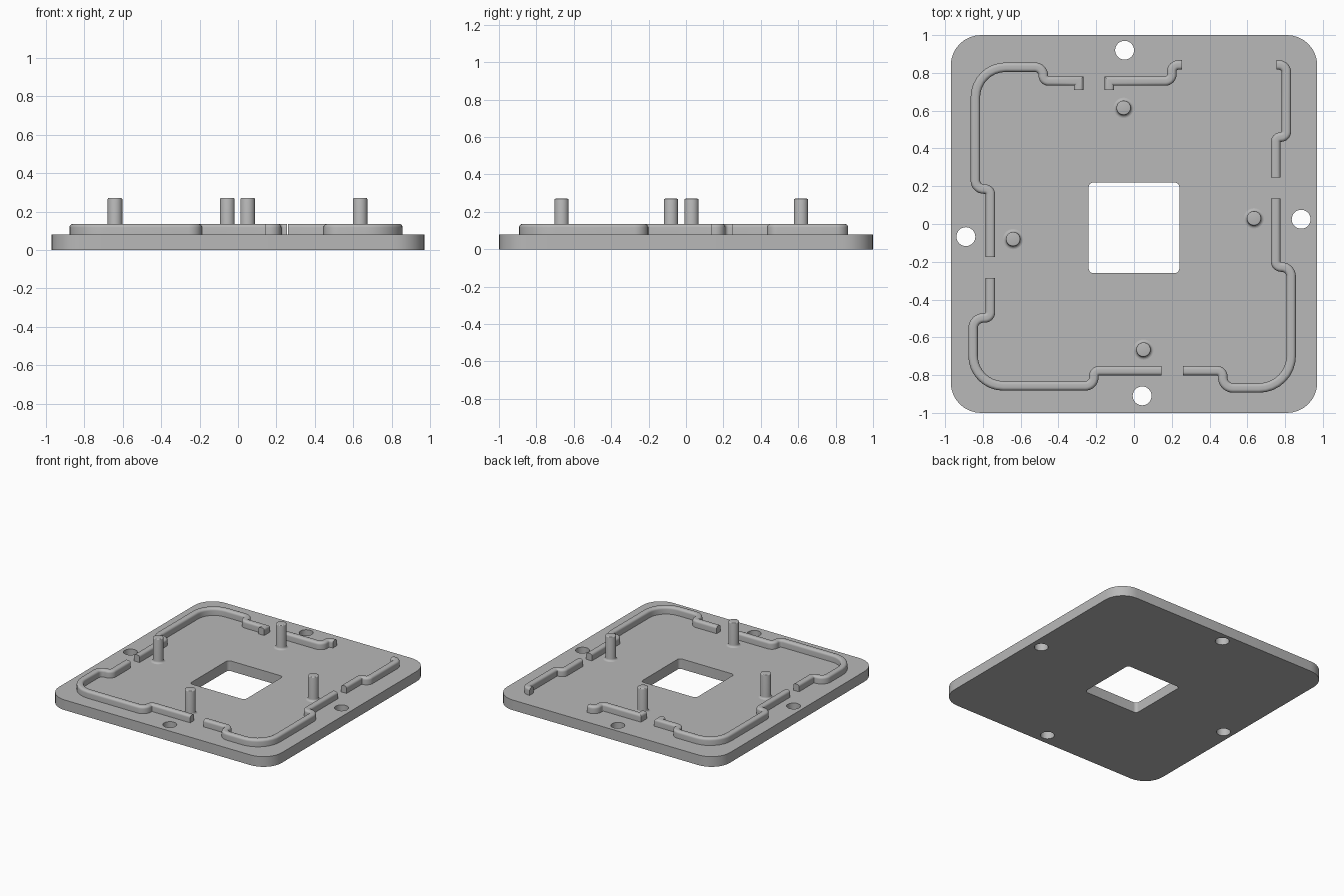
import bpy, bmesh, math
from mathutils import Vector

cube = bpy.data.objects.get("Cube")
if cube:
    bpy.data.objects.remove(cube, do_unlink=True)

PLATE_TOP = 0.08
RIDGE_HALF, RIDGE_TOP, RIDGE_ROUND = 0.025, 0.135, 0.018

grey = bpy.data.materials.new("satin grey")
grey.use_nodes = True
colour = (0.48, 0.48, 0.48, 1)
grey.diffuse_color = colour
grey.node_tree.nodes["Principled BSDF"].inputs["Base Color"].default_value = colour


def finish(obj):
    bpy.ops.object.select_all(action='DESELECT')
    obj.select_set(True)
    bpy.context.view_layer.objects.active = obj
    if obj.type == 'CURVE':
        bpy.ops.object.convert(target='MESH')
        obj = bpy.context.object
    obj.data.materials.clear()
    obj.data.materials.append(grey)
    bpy.ops.object.shade_smooth_by_angle(angle=math.radians(35))


def mesh_object(name, bm):
    bmesh.ops.recalc_face_normals(bm, faces=bm.faces[:])
    mesh = bpy.data.meshes.new(name)
    bm.to_mesh(mesh)
    bm.free()
    obj = bpy.data.objects.new(name, mesh)
    bpy.context.collection.objects.link(obj)
    finish(obj)


def rounded(corners, closed=False, steps=8):
    """Replace each (x, y, radius) corner by an arc."""
    pts, n = [], len(corners)
    for i, (x, y, r) in enumerate(corners):
        p = Vector((x, y))
        if r == 0 or (not closed and i in (0, n - 1)):
            pts.append(p)
            continue
        a = (Vector(corners[i - 1][:2]) - p).normalized()
        b = (Vector(corners[(i + 1) % n][:2]) - p).normalized()
        centre = p + (a + b) * r
        for k in range(steps + 1):
            t = k / steps * math.pi / 2
            pts.append(centre - b * r * math.cos(t) - a * r * math.sin(t))
    return pts


def rectangle(x0, x1, y0, y1, r):
    return rounded([(x0, y0, r), (x1, y0, r), (x1, y1, r), (x0, y1, r)], True)


def circle(x, y, r, n=32):
    return [Vector((x + r * math.cos(k * math.tau / n),
                    y + r * math.sin(k * math.tau / n))) for k in range(n)]


# Base plate with its window and four screw holes
holes = [(-0.05, 0.92), (0.885, 0.025), (-0.89, -0.067), (0.043, -0.91)]
outlines = [rectangle(-0.97, 0.97, -1, 1, 0.16), rectangle(-0.24, 0.24, -0.26, 0.22, 0.025)]
outlines += [circle(x, y, 0.05) for x, y in holes]
curve = bpy.data.curves.new("base_plate", 'CURVE')
curve.dimensions = '2D'
curve.fill_mode = 'BOTH'
curve.extrude = PLATE_TOP / 2
for outline in outlines:
    spline = curve.splines.new('POLY')
    spline.points.add(len(outline) - 1)
    for point, p in zip(spline.points, outline):
        point.co = (p.x, p.y, 0, 1)
    spline.use_cyclic_u = True
plate = bpy.data.objects.new("base_plate", curve)
plate.location.z = PLATE_TOP / 2
bpy.context.collection.objects.link(plate)
finish(plate)


# Ridges: a round-topped section swept along a path with mitred corners
def ridge(name, corners):
    path = rounded(corners)
    w, r = RIDGE_HALF, RIDGE_ROUND
    section = [(-w, PLATE_TOP - 0.01)]
    for cx, start in ((-w + r, 180), (w - r, 90)):
        for k in range(6):
            t = math.radians(start - 18 * k)
            section.append((cx + r * math.cos(t), RIDGE_TOP - r + r * math.sin(t)))
    section.append((w, PLATE_TOP - 0.01))
    bm = bmesh.new()
    rings = []
    for i, p in enumerate(path):
        d_in = (p - path[max(i - 1, 0)]).normalized()
        d_out = (path[min(i + 1, len(path) - 1)] - p).normalized()
        d = (d_in + d_out).normalized()
        scale = 1 / max(d.dot(d_out if d_out.length else d_in), 0.5)
        side = Vector((d.y, -d.x)) * scale
        rings.append([bm.verts.new((p.x + side.x * u, p.y + side.y * u, z)) for u, z in section])
    n = len(section)
    for a, b in zip(rings, rings[1:]):
        for k in range(n):
            bm.faces.new((a[k], a[(k + 1) % n], b[(k + 1) % n], b[k]))
    bm.faces.new(rings[0])
    bm.faces.new(rings[-1])
    mesh_object(name, bm)


ridge("back_right_ridge", [
    (-0.293, 0.709, 0), (-0.293, 0.757, 0), (-0.48, 0.757, 0.028), (-0.48, 0.83, 0.044),
    (-0.84, 0.83, 0.16), (-0.84, 0.185, 0.045), (-0.76, 0.185, 0.03), (-0.76, -0.175, 0)])
ridge("back_ridge", [
    (-0.13, 0.709, 0), (-0.13, 0.757, 0), (0.2, 0.757, 0.035),
    (0.2, 0.842, 0.035), (0.255, 0.842, 0)])
ridge("back_left_ridge", [
    (0.755, 0.842, 0), (0.807, 0.842, 0.04), (0.807, 0.46, 0.03),
    (0.75, 0.46, 0.026), (0.75, 0.245, 0)])
ridge("front_left_ridge", [
    (0.75, 0.135, 0), (0.75, -0.228, 0.03), (0.832, -0.228, 0.05), (0.832, -0.868, 0.17),
    (0.47, -0.868, 0.055), (0.47, -0.777, 0.03), (0.26, -0.777, 0)])
ridge("front_right_ridge", [
    (0.145, -0.777, 0), (-0.213, -0.777, 0.03), (-0.213, -0.857, 0.045), (-0.852, -0.857, 0.16),
    (-0.852, -0.497, 0.055), (-0.76, -0.497, 0.03), (-0.76, -0.285, 0)])


# Locating pins: a turned profile with a flared foot and a softened tip
def pin(name, x, y, r=0.038, foot=0.016, tip=0.006, top=0.27, n=32):
    profile = [(r + foot, PLATE_TOP - 0.01)]
    for k in range(6):
        t = math.radians(18 * k)
        profile.append((r + foot - foot * math.sin(t), PLATE_TOP + foot - foot * math.cos(t)))
    for k in range(4):
        t = math.radians(30 * k)
        profile.append((r - tip + tip * math.cos(t), top - tip + tip * math.sin(t)))
    bm = bmesh.new()
    rings = [[bm.verts.new((p.x, p.y, z)) for p in circle(x, y, rad, n)] for rad, z in profile]
    for a, b in zip(rings, rings[1:]):
        for k in range(n):
            bm.faces.new((a[k], a[(k + 1) % n], b[(k + 1) % n], b[k]))
    bm.faces.new(rings[0])
    bm.faces.new(rings[-1])
    mesh_object(name, bm)


pin("back_pin", -0.055, 0.615)
pin("left_pin", 0.635, 0.03)
pin("right_pin", -0.64, -0.08)
pin("front_pin", 0.05, -0.665)
